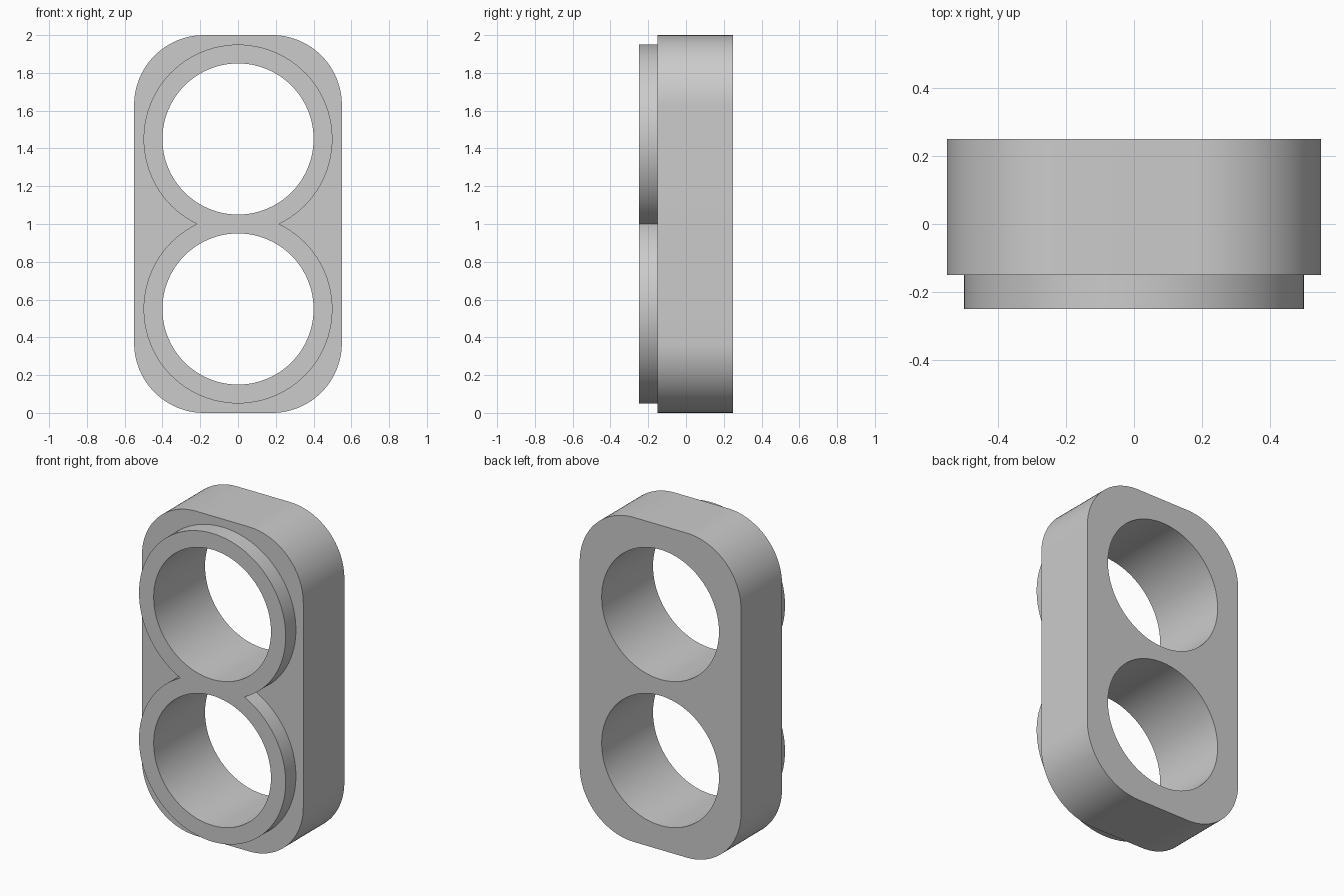
import bpy
import bmesh
from math import sin, cos, asin, pi
from mathutils import Vector

HALF_W, HEIGHT, CORNER = 0.55, 2.0, 0.37
BACK, STEP, FRONT = 0.25, -0.15, -0.25
LOW, HIGH = 0.55, 1.45           # bore centre heights
BORE, RIM = 0.40, 0.50           # bore and rim radii

cube = bpy.data.objects.get("Cube")
if cube:
    bpy.data.objects.remove(cube, do_unlink=True)

grey = bpy.data.materials.new("plain grey")
grey.use_nodes = True
colour = (0.6, 0.6, 0.6, 1)
grey.diffuse_color = colour
grey.node_tree.nodes["Principled BSDF"].inputs["Base Color"].default_value = colour


def arc(cx, cz, radius, start, end, steps):
    """Points (x, z) along an arc, both ends included."""
    angles = [start + (end - start) * i / steps for i in range(steps + 1)]
    return [(cx + radius * cos(a), cz + radius * sin(a)) for a in angles]


# Profiles: rounded outline, merged double rim, two bores
outline = []
corners = [(1, 1), (-1, 1), (-1, -1), (1, -1)]
for i, (sx, sz) in enumerate(corners):
    cx = sx * (HALF_W - CORNER)
    cz = HEIGHT / 2 + sz * (HEIGHT / 2 - CORNER)
    outline += arc(cx, cz, CORNER, i * pi / 2, (i + 1) * pi / 2, 24)

waist = asin((HIGH - LOW) / 2 / RIM)
rim = arc(0, HIGH, RIM, -waist, pi + waist, 80)
rim += arc(0, LOW, RIM, pi - waist, 2 * pi + waist, 80)[1:-1]

bores = [arc(0, z, BORE, 0, 2 * pi, 96)[:-1] for z in (LOW, HIGH)]

bm = bmesh.new()


def loop(points, y):
    """Closed ring of vertices and edges at depth y."""
    verts = [bm.verts.new((x, y, z)) for x, z in points]
    edges = [bm.edges.new((v, verts[(i + 1) % len(verts)])) for i, v in enumerate(verts)]
    return verts, edges


def wall(a, b):
    """Quads joining two matching rings."""
    va, vb = a[0], b[0]
    for i in range(len(va)):
        j = (i + 1) % len(va)
        bm.faces.new((va[i], va[j], vb[j], vb[i]))


def cap(rings, direction):
    """Flat face between an outer ring and the rings inside it."""
    edges = [e for ring in rings for e in ring[1]]
    bmesh.ops.triangle_fill(bm, edges=edges, use_beauty=True,
                            normal=Vector((0, direction, 0)))


outer_back, outer_step = loop(outline, BACK), loop(outline, STEP)
rim_step, rim_front = loop(rim, STEP), loop(rim, FRONT)
bores_back = [loop(b, BACK) for b in bores]
bores_front = [loop(b, FRONT) for b in bores]

# Flat faces: back, shoulder around the rim, rim front
cap([outer_back] + bores_back, 1)
cap([outer_step, rim_step], -1)
cap([rim_front] + bores_front, -1)

# Walls: body side, rim side, bore interiors
wall(outer_back, outer_step)
wall(rim_step, rim_front)
for back, front in zip(bores_back, bores_front):
    wall(back, front)

bmesh.ops.recalc_face_normals(bm, faces=bm.faces)
mesh = bpy.data.meshes.new("double_bore_block")
bm.to_mesh(mesh)
bm.free()
mesh.materials.append(grey)

block = bpy.data.objects.new("double_bore_block", mesh)
bpy.context.collection.objects.link(block)
bpy.ops.object.select_all(action='DESELECT')
block.select_set(True)
bpy.context.view_layer.objects.active = block
bpy.ops.object.shade_smooth_by_angle(angle=pi / 6)
